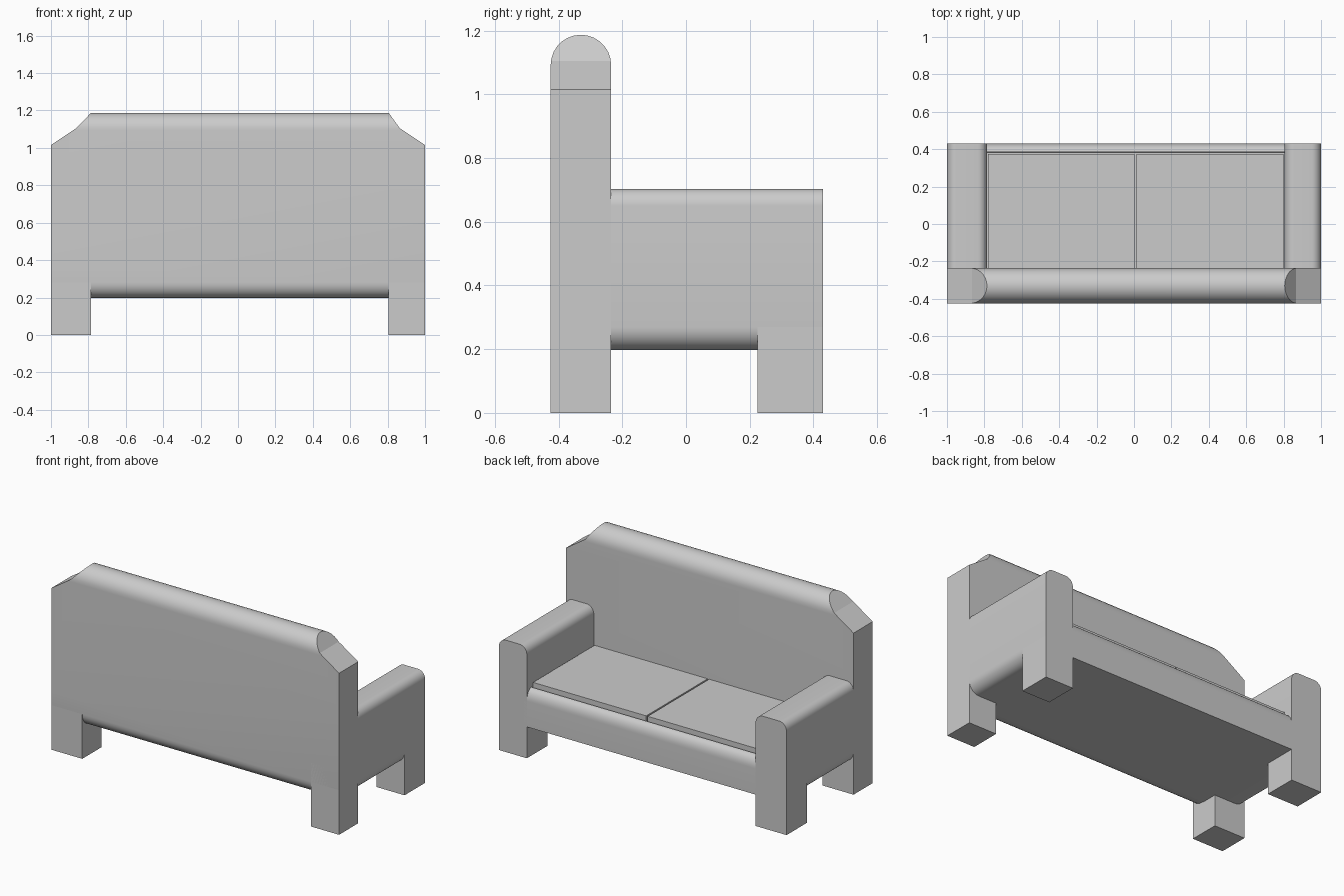
import bpy, bmesh, math

if "Cube" in bpy.data.objects:
    bpy.data.objects.remove(bpy.data.objects["Cube"])

grey = bpy.data.materials.new("sofa grey")
grey.diffuse_color = (0.6, 0.6, 0.6, 1)
grey.use_nodes = True
grey.node_tree.nodes["Principled BSDF"].inputs["Base Color"].default_value = grey.diffuse_color


def arc(cx, cy, rx, ry, a0, a1, n=8):
    """Points of an elliptical arc, angles in degrees."""
    steps = [math.radians(a0 + (a1 - a0) * i / n) for i in range(n + 1)]
    return [(cx + rx * math.cos(a), cy + ry * math.sin(a)) for a in steps]


def prism(name, outline, axis, lo, hi, smooth=True):
    """Extrude a closed outline along x (outline is y,z) or y (outline is x,z)."""
    bm = bmesh.new()

    def place(p, d):
        return (d, p[0], p[1]) if axis == "x" else (p[0], d, p[1])
    a = [bm.verts.new(place(p, lo)) for p in outline]
    b = [bm.verts.new(place(p, hi)) for p in outline]
    n = len(outline)
    bm.faces.new(a)
    bm.faces.new(b[::-1])
    for i in range(n):
        j = (i + 1) % n
        bm.faces.new((a[j], a[i], b[i], b[j]))
    bmesh.ops.recalc_face_normals(bm, faces=bm.faces)
    me = bpy.data.meshes.new(name)
    bm.to_mesh(me)
    bm.free()
    me.materials.append(grey)
    ob = bpy.data.objects.new(name, me)
    bpy.context.collection.objects.link(ob)
    if smooth:
        bpy.ops.object.select_all(action="DESELECT")
        ob.select_set(True)
        bpy.context.view_layer.objects.active = ob
        bpy.ops.object.shade_smooth_by_angle(angle=math.radians(25))
    return ob


def rect(x0, x1, z0, z1):
    return [(x0, z0), (x1, z0), (x1, z1), (x0, z1)]


BACK, MID, FRONT = -0.425, -0.235, 0.43
LEFT, RIGHT = -0.785, 0.805          # inner faces of the two arms

# backrest: rounded top, rounded lower rear edge
cy, r = (BACK + MID) / 2, (MID - BACK) / 2
back_outline = ([(MID, 0.20)] + arc(cy, 1.092, r, 0.095, 0, 180, 14)
                + arc(BACK + 0.07, 0.28, 0.07, 0.08, 180, 270))
back = prism("backrest", back_outline, "x", -1, 1)

# clipped shoulders of the backrest
shoulder = prism("shoulder_cutter",
                 [(-1.0, 0.1), (1.0, 0.1), (1.0, 1.015), (0.865, 1.105), (RIGHT, 1.188), (RIGHT - .02, 1.3),
                  (LEFT + .02, 1.3), (LEFT, 1.188), (-0.865, 1.105), (-1.0, 1.015)],
                 "y", -0.6, 0, False)
shoulder.hide_render = True
shoulder.hide_viewport = True
cut = back.modifiers.new("clip shoulders", "BOOLEAN")
cut.operation = "INTERSECT"
cut.solver = "EXACT"
cut.object = shoulder

# arms (rounded top, rounded lower outer edge) and legs
for side, outer, inner in (("left", -1.0, LEFT), ("right", 1.0, RIGHT)):
    s = 1 if outer > 0 else -1
    w = abs(outer - inner)

    def X(p):
        return (inner + s * p[0], p[1])
    body = ([(0, 0.197)] + arc(w - 0.07, 0.27, 0.07, 0.073, -90, 0)
            + arc(w - 0.05, 0.65, 0.05, 0.053, 0, 90) + arc(0.05, 0.65, 0.05, 0.053, 90, 180))
    prism(side + "_arm", [X(p) for p in body], "y", MID - 0.01, FRONT)
    x0, x1 = sorted((outer, inner))
    prism(side + "_back_leg", rect(x0, x1, 0, 0.4), "y", BACK, MID, False)
    prism(side + "_front_leg", rect(x0, x1, 0, 0.4), "y", 0.225, FRONT, False)

# seat base with rounded front rail
seat_outline = ([(MID - 0.1, 0.197), (FRONT, 0.197)] + arc(0.385, 0.36, 0.045, 0.07, 0, 90)
                + [(0.383, 0.40), (MID - 0.1, 0.40)])
prism("seat_base", seat_outline, "x", LEFT - 0.02, RIGHT + 0.02)

# two seat cushions with a narrow seam
for name, x0, x1 in (("left_cushion", LEFT + 0.005, 0.004), ("right_cushion", 0.014, RIGHT - 0.005)):
    prism(name, rect(x0, x1, 0.39, 0.457), "y", MID - 0.01, 0.375, False)
